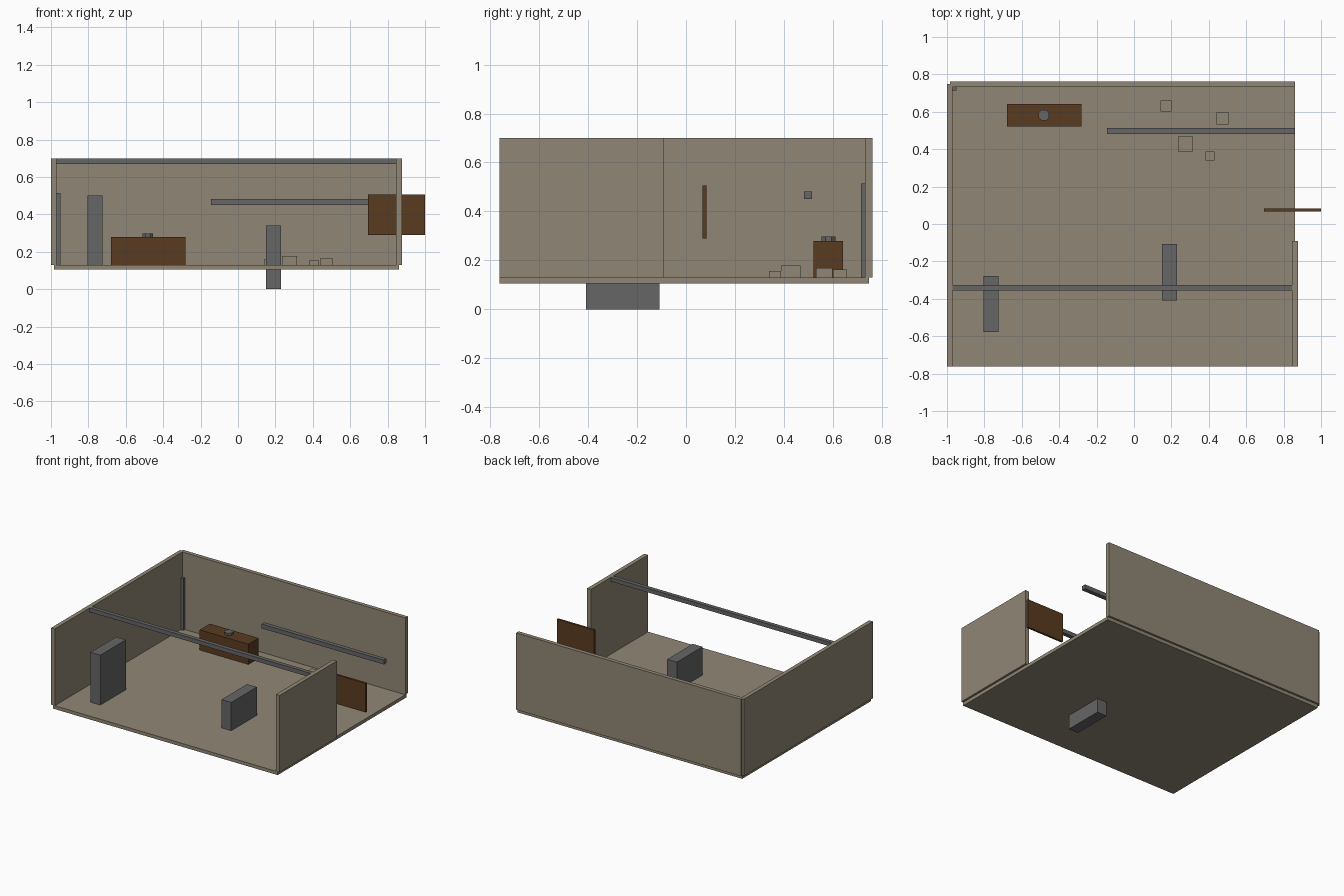
import bpy
import bmesh
from math import pi
from mathutils import Matrix, Vector

if "Cube" in bpy.data.objects:
    bpy.data.objects.remove(bpy.data.objects["Cube"])


def material(name, rgb):
    m = bpy.data.materials.new(name)
    m.use_nodes = True
    m.diffuse_color = (*rgb, 1)
    m.node_tree.nodes["Principled BSDF"].inputs["Base Color"].default_value = (*rgb, 1)
    return m


plaster = material("plaster beige", (0.28, 0.245, 0.18))
wood = material("dark wood", (0.1, 0.044, 0.015))
metal = material("steel grey", (0.133, 0.133, 0.133))


def finish(name, bm, mat):
    mesh = bpy.data.meshes.new(name)
    bm.to_mesh(mesh)
    bm.free()
    mesh.materials.append(mat)
    obj = bpy.data.objects.new(name, mesh)
    bpy.context.collection.objects.link(obj)
    return obj


def box(name, mat, x, y, z):
    """Box given by its (min, max) extent along each axis."""
    low, high = (Vector(c) for c in zip(x, y, z))
    bm = bmesh.new()
    bmesh.ops.create_cube(bm, size=1, matrix=Matrix.Translation((low + high) / 2)
                          @ Matrix.Diagonal((*(high - low), 1)))
    return finish(name, bm, mat)


FLOOR, TOP = 0.13, 0.70
FRONT, BACK = -0.7625, 0.7625
wall_z = (FLOOR, TOP)

# Room shell
box("floor", plaster, (-0.985, 0.86), (FRONT, 0.7475), (0.105, FLOOR))
box("right_wall", plaster, (-1, -0.97), (FRONT, 0.7475), wall_z)
box("left_wall", plaster, (0.845, 0.876), (FRONT, -0.092), wall_z)
box("back_wall", plaster, (-0.985, 0.86), (0.7325, BACK), wall_z)

# Door panel hanging out of the open side
box("door_panel", wood, (0.695, 1), (0.068, 0.084), (0.29, 0.505))

# Beams and pipe
box("ceiling_beam", metal, (-0.97, 0.845), (-0.355, -0.325), (0.67, TOP))
box("rail", metal, (-0.145, 0.86), (0.482, 0.514), (0.45, 0.482))
box("corner_pipe", metal, (-0.97, -0.95), (0.715, 0.7325), (FLOOR, 0.515))

# Cabinets, one sunk through the floor
box("tall_cabinet", metal, (-0.805, -0.725), (-0.578, -0.278), (FLOOR, 0.50))
box("sunken_cabinet", metal, (0.15, 0.23), (-0.408, -0.108), (0, 0.34))

# Workbench with a small canister
box("bench", wood, (-0.68, -0.28), (0.522, 0.642), (FLOOR, 0.28))
bm = bmesh.new()
bmesh.ops.create_cone(bm, cap_ends=True, segments=8, radius1=0.031, radius2=0.031,
                      depth=0.018, matrix=Matrix.Translation((-0.482, 0.582, 0.289))
                      @ Matrix.Rotation(pi / 8, 4, "Z"))
finish("canister", bm, metal)

# Rubble blocks: centre x, centre y, width, height
for i, (cx, cy, w, h) in enumerate([(0.172, 0.63, 0.058, 0.032), (0.473, 0.565, 0.066, 0.038),
                                    (0.275, 0.428, 0.081, 0.048), (0.407, 0.364, 0.048, 0.026)]):
    box(f"rubble_block_{i + 1}", plaster, (cx - w / 2, cx + w / 2),
        (cy - w / 2, cy + w / 2), (FLOOR, FLOOR + h))
